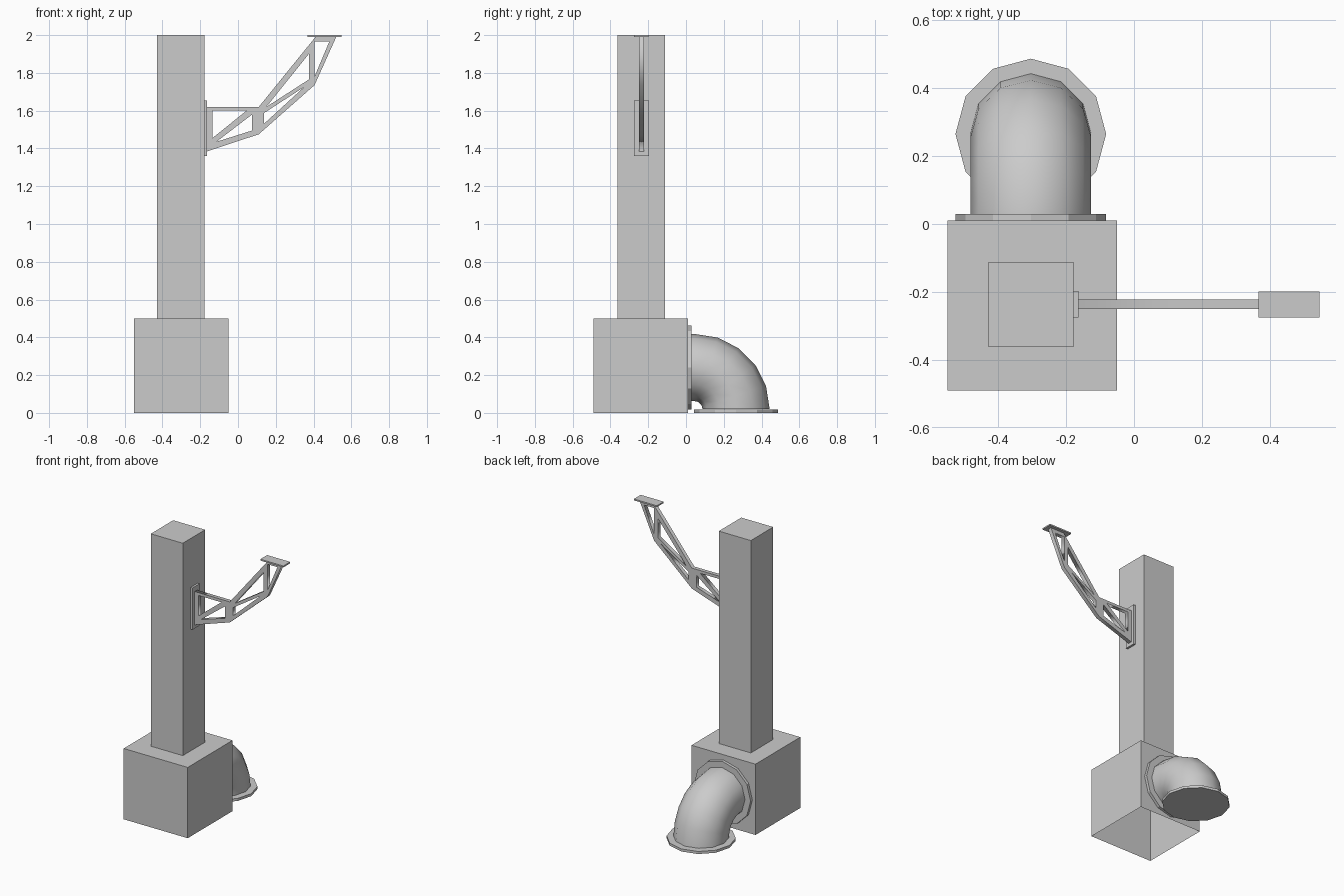
import bpy, bmesh
from math import pi, sin, cos, radians

if "Cube" in bpy.data.objects:
    bpy.data.objects.remove(bpy.data.objects["Cube"])

grey = bpy.data.materials.new("plain grey")
grey.use_nodes = True
colour = (0.6, 0.6, 0.6, 1)
grey.diffuse_color = colour
grey.node_tree.nodes["Principled BSDF"].inputs["Base Color"].default_value = colour


def add_object(name, mesh):
    obj = bpy.data.objects.new(name, mesh)
    bpy.context.scene.collection.objects.link(obj)
    mesh.materials.clear()
    mesh.materials.append(grey)
    return obj


def finish(name, bm):
    bmesh.ops.recalc_face_normals(bm, faces=bm.faces)
    mesh = bpy.data.meshes.new(name)
    bm.to_mesh(mesh)
    bm.free()
    return add_object(name, mesh)


def box(name, xs, ys, zs, open_bottom=False):
    bm = bmesh.new()
    bmesh.ops.create_cube(bm, size=1)
    for v in bm.verts:
        v.co = [lo if c < 0 else hi for c, (lo, hi) in zip(v.co, (xs, ys, zs))]
    obj = finish(name, bm)
    if open_bottom:
        bm = bmesh.new()
        bm.from_mesh(obj.data)
        low = [f for f in bm.faces if f.normal.z < -0.5]
        bmesh.ops.delete(bm, geom=low, context='FACES_ONLY')
        bm.to_mesh(obj.data)
        bm.free()
    return obj


def disc(name, radius, depth, centre, tilt=0):
    bpy.ops.mesh.primitive_cylinder_add(vertices=12, radius=radius, depth=depth,
                                        location=centre, rotation=(tilt, 0, 0))
    obj = bpy.context.object
    obj.name = name
    obj.data.materials.append(grey)


# Base block, post and the two mounting plates
box("base_block", (-0.55, -0.05), (-0.49, 0.01), (0, 0.5), open_bottom=True)
box("post", (-0.428, -0.178), (-0.362, -0.112), (0.5, 2))
box("wall_plate", (-0.178, -0.163), (-0.275, -0.197), (1.36, 1.655))
box("top_plate", (0.367, 0.547), (-0.275, -0.199), (1.99, 2))

# Truss arm: one outline with five triangular openings, extruded
outline = [(-0.163, 1.62), (0.11, 1.62), (0.41, 1.99), (0.52, 1.99),
           (0.405, 1.735), (0.11, 1.475), (-0.163, 1.385)]
openings = [
    [(-0.135, 1.6), (0.045, 1.6), (-0.135, 1.455)],
    [(0.075, 1.58), (0.075, 1.495), (-0.115, 1.435)],
    [(0.15, 1.62), (0.375, 1.9), (0.375, 1.765)],
    [(0.137, 1.587), (0.35, 1.725), (0.137, 1.53)],
    [(0.405, 1.965), (0.483, 1.965), (0.405, 1.78)],
]
curve = bpy.data.curves.new("truss_profile", 'CURVE')
curve.dimensions = '2D'
curve.fill_mode = 'BOTH'
curve.extrude = 0.014
for loop in [outline] + openings:
    spline = curve.splines.new('POLY')
    spline.points.add(len(loop) - 1)
    for point, (x, z) in zip(spline.points, loop):
        point.co = (x, z, 0, 1)
    spline.use_cyclic_u = True
profile = bpy.data.objects.new("truss_profile", curve)
bpy.context.scene.collection.objects.link(profile)
graph = bpy.context.evaluated_depsgraph_get()
truss = add_object("truss_arm", bpy.data.meshes.new_from_object(profile.evaluated_get(graph)))
truss.rotation_euler.x = pi / 2
truss.location.y = -0.236
bpy.data.objects.remove(profile)

# Pipe elbow: rings swept a quarter turn, with a short straight start
sides, steps, pipe_r, bend_r = 12, 5, 0.178, 0.22
px, py, pz = -0.304, 0.045, 0.02
bm = bmesh.new()
rings = []
for start, turn in [(-0.03, 0)] + [(0, i * pi / 2 / steps) for i in range(steps + 1)]:
    ring = []
    for k in range(sides):
        t = 2 * pi * k / sides
        reach = bend_r + pipe_r * sin(t)
        ring.append(bm.verts.new((px + pipe_r * cos(t),
                                  py + start + reach * sin(turn),
                                  pz + reach * cos(turn))))
    rings.append(ring)
for a, b in zip(rings, rings[1:]):
    for k in range(sides):
        n = (k + 1) % sides
        bm.faces.new((a[k], a[n], b[n], b[k]))
elbow = finish("pipe_elbow", bm)
elbow.data.shade_smooth()
elbow.data.set_sharp_from_angle(angle=radians(40))

# Pipe flanges at the block and at the ground
disc("wall_flange", 0.222, 0.02, (px, 0.02, pz + bend_r), pi / 2)
disc("ground_flange", 0.222, 0.018, (px, py + bend_r, 0.009))
